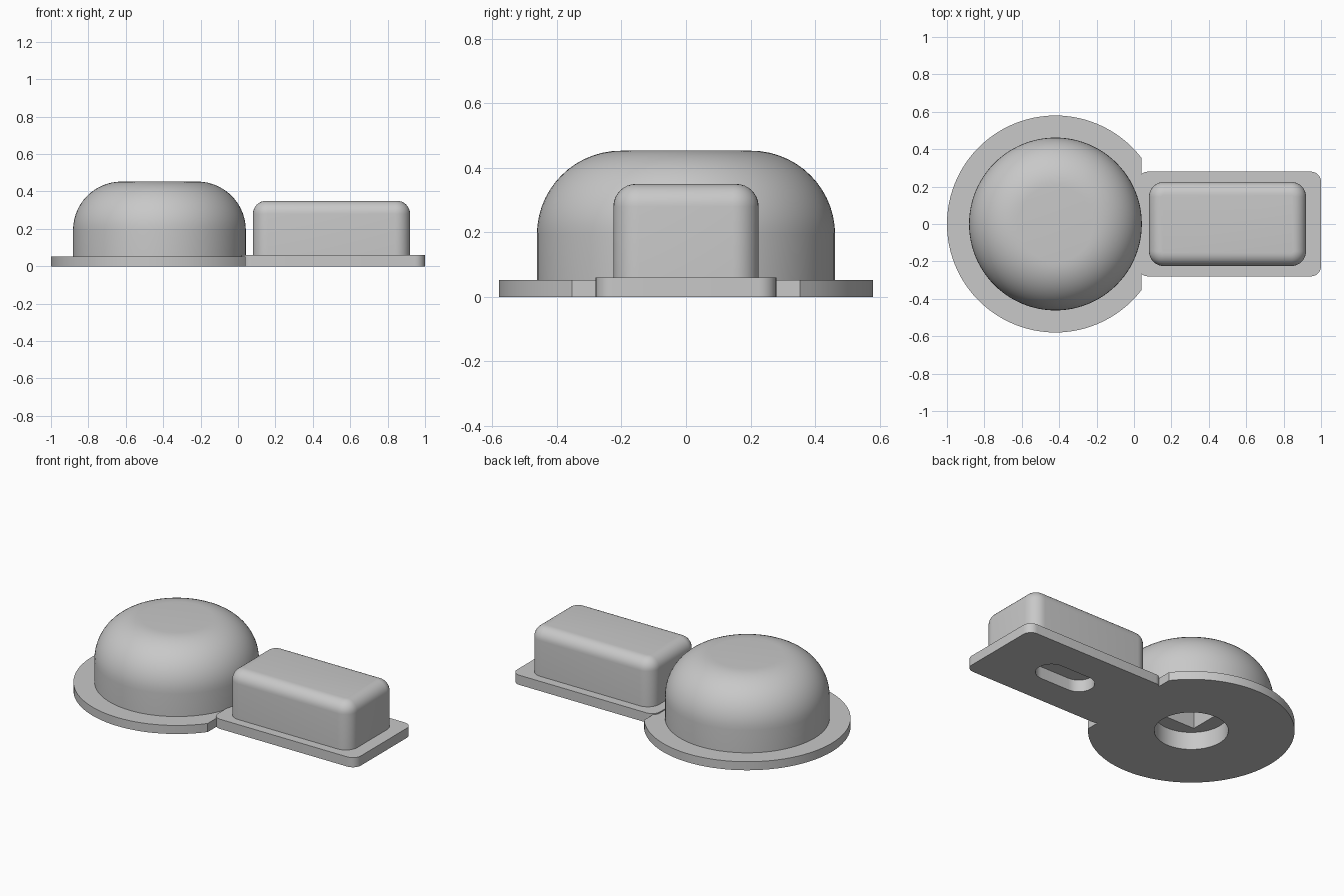
import bpy, bmesh
from math import sin, cos, pi

cube = bpy.data.objects.get("Cube")
if cube:
    bpy.data.objects.remove(cube, do_unlink=True)

grey = bpy.data.materials.new("light_grey")
grey.use_nodes = True
colour = (0.58, 0.58, 0.58, 1)
grey.diffuse_color = colour
bsdf = grey.node_tree.nodes["Principled BSDF"]
bsdf.inputs["Base Color"].default_value = colour
bsdf.inputs["Roughness"].default_value = 0.6


def outline(cx, hx, hy, r, steps=8):
    """Rounded rectangle centred on (cx, 0); a circle when hx = hy = r."""
    pts = []
    for q, (sx, sy) in enumerate([(1, 1), (-1, 1), (-1, -1), (1, -1)]):
        for i in range(steps + 1):
            a = (q + i / steps) * pi / 2
            pts.append((cx + sx * (hx - r) + r * cos(a), sy * (hy - r) + r * sin(a)))
    return pts


def loft(name, rings):
    """Capped solid through a stack of (outline, height) rings."""
    bm = bmesh.new()
    loops = [[bm.verts.new((x, y, z)) for x, y in pts] for pts, z in rings]
    n = len(loops[0])
    for low, high in zip(loops, loops[1:]):
        for i in range(n):
            j = (i + 1) % n
            bm.faces.new((low[i], low[j], high[j], high[i]))
    bm.faces.new(loops[0][::-1])
    bm.faces.new(loops[-1])
    bmesh.ops.remove_doubles(bm, verts=bm.verts, dist=1e-5)
    bmesh.ops.recalc_face_normals(bm, faces=bm.faces)
    mesh = bpy.data.meshes.new(name)
    bm.to_mesh(mesh)
    bm.free()
    mesh.materials.append(grey)
    ob = bpy.data.objects.new(name, mesh)
    bpy.context.collection.objects.link(ob)
    return ob


def filleted(name, cx, hx, hy, r, fillet, z0, z1, corner_steps, fillet_steps):
    """Upright rounded block with a filleted top edge."""
    rings = [(outline(cx, hx, hy, r, corner_steps), z0)]
    for i in range(fillet_steps + 1):
        a = i / fillet_steps * pi / 2
        t = fillet * (1 - cos(a))
        z = z1 - fillet * (1 - sin(a))
        rings.append((outline(cx, hx - t, hy - t, r - t, corner_steps), z))
    return loft(name, rings)


def prism(name, pts, z0, z1):
    return loft(name, [(pts, z0), (pts, z1)])


def cut(ob, *cutters):
    bpy.context.view_layer.objects.active = ob
    for cutter in cutters:
        mod = ob.modifiers.new("cut", 'BOOLEAN')
        mod.operation = 'DIFFERENCE'
        mod.solver = 'EXACT'
        mod.object = cutter
        bpy.ops.object.modifier_apply(modifier=mod.name)


DOME_X, BOX_X = -0.42, 0.5
PLATE_Z, BASE_Z = 0.053, 0.06

# Round side: flange trimmed flat on its inner edge, and a soft-topped dome
round_flange = prism("round_flange", outline(DOME_X, 0.58, 0.58, 0.58, 24), 0, PLATE_Z)
dome = filleted("dome", DOME_X, 0.462, 0.462, 0.462, 0.26, PLATE_Z, 0.453, 24, 14)

# Rectangular side: flange and rounded box
box_flange = prism("box_flange", outline(0.51, 0.49, 0.28, 0.055), 0, BASE_Z)
box = filleted("box", BOX_X, 0.42, 0.225, 0.08, 0.07, BASE_Z, 0.35, 8, 8)

# Cutters: flange trim, round recess, square pocket, slot
trim = prism("trim_cutter", outline(0.54, 0.5, 1, 0.001, 1), -0.1, 0.2)
recess = prism("recess_cutter", outline(DOME_X, 0.208, 0.208, 0.208, 16), -0.1, 0.11)
pocket = prism("pocket_cutter", outline(DOME_X, 0.115, 0.115, 0.0005, 1), -0.1, 0.3)
slot = prism("slot_cutter", outline(BOX_X + 0.005, 0.19, 0.09, 0.09, 10), -0.1, 0.075)

cut(round_flange, trim, recess)
cut(dome, recess, pocket)
cut(box_flange, slot)
cut(box, slot)
for cutter in (trim, recess, pocket, slot):
    bpy.data.objects.remove(cutter, do_unlink=True)

# Smooth curves, crisp edges
for ob in (round_flange, dome, box_flange, box):
    bpy.ops.object.select_all(action='DESELECT')
    ob.select_set(True)
    bpy.context.view_layer.objects.active = ob
    bpy.ops.object.shade_smooth_by_angle(angle=pi / 6)
